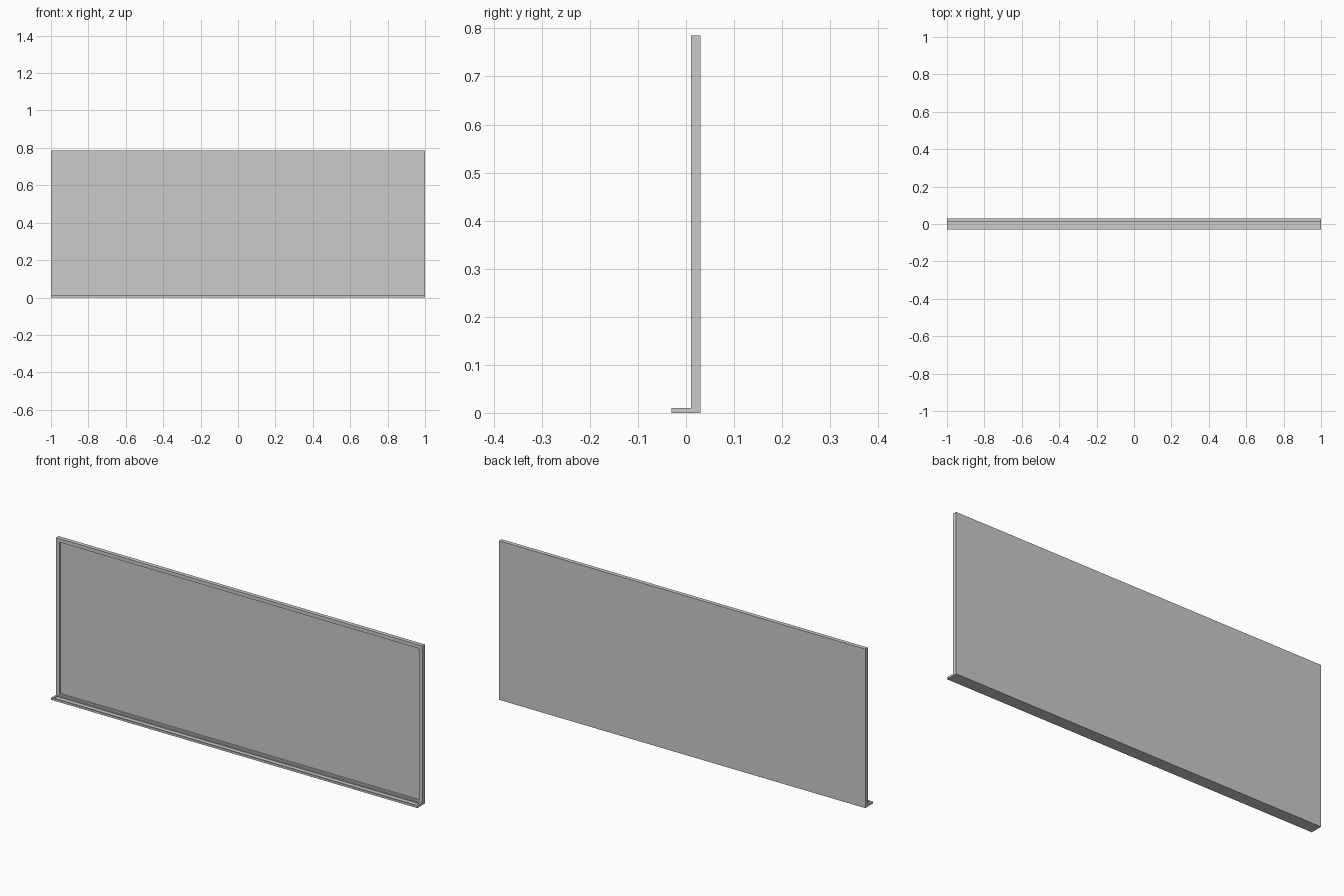
import bpy

if "Cube" in bpy.data.objects:
    bpy.data.objects.remove(bpy.data.objects["Cube"])

H = 0.785      # board height
W = 0.018      # frame bar width


def box(name, x0, x1, y0, y1, z0, z1):
    bpy.ops.mesh.primitive_cube_add(size=1, location=((x0 + x1) / 2, (y0 + y1) / 2, (z0 + z1) / 2))
    ob = bpy.context.object
    ob.name = name
    ob.scale = (x1 - x0, y1 - y0, z1 - z0)
    bpy.ops.object.transform_apply(location=True, rotation=False, scale=True)
    return ob


def recess(ob, cutter):
    mod = ob.modifiers.new("recess", 'BOOLEAN')
    mod.operation = 'DIFFERENCE'
    mod.solver = 'EXACT'
    mod.object = cutter
    bpy.context.view_layer.objects.active = ob
    bpy.ops.object.modifier_apply(modifier=mod.name)
    bpy.data.objects.remove(cutter, do_unlink=True)


# Framed board: slab with a recessed writing surface on the front
board = box("framed_board", -1, 1, 0.01, 0.03, 0, H)
recess(board, box("board_cutter", -1 + W, 1 - W, -0.01, 0.018, W, H - W))

# Pen tray along the bottom with a shallow trough behind a raised rim
tray = box("pen_tray", -1, 1, -0.03, 0.01, 0, 0.01)
recess(tray, box("tray_cutter", -0.99, 0.99, -0.022, 0.004, 0.005, 0.02))
